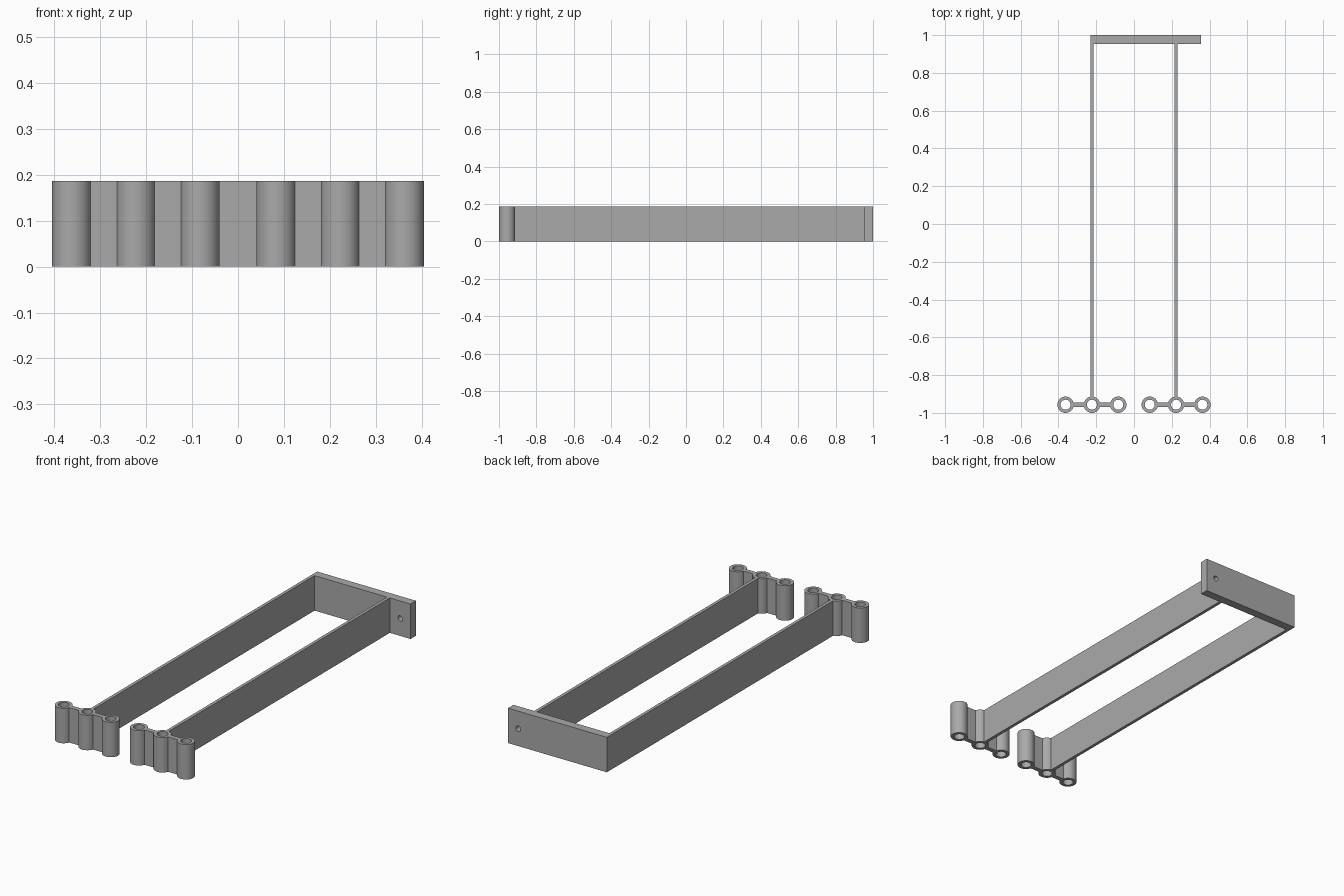
import bpy, bmesh, math
from mathutils import Matrix, Vector

if "Cube" in bpy.data.objects:
    bpy.data.objects.remove(bpy.data.objects["Cube"])

H = 0.187                      # height of every part
R, R_IN = 0.0432, 0.0265       # tube radii
PITCH, CLIP_X, CLIP_Y = 0.1395, 0.2228, -0.9568
BAR_Y = 0.954                  # front face of the back bar
WEB = math.asin(0.0125 / R)    # half angle where a web meets a tube
ARM = math.asin(0.0085 / R)    # half angle where the arm meets its tube
PI = math.pi

grey = bpy.data.materials.new("plain grey")
grey.diffuse_color = (0.4, 0.4, 0.4, 1)
grey.use_nodes = True
grey.node_tree.nodes["Principled BSDF"].inputs["Base Color"].default_value = grey.diffuse_color


def arc(cx, cy, r, a0, a1, n):
    """Points along an arc, both ends included."""
    return [(cx + r * math.cos(a0 + (a1 - a0) * i / n),
             cy + r * math.sin(a0 + (a1 - a0) * i / n)) for i in range(n + 1)]


def circle(cx, cy, r, n=40):
    return arc(cx, cy, r, 0, 2 * PI, n)[:-1]


def prism(name, loops, depth, matrix):
    """Fill an outline with holes, extrude it and place it."""
    bm = bmesh.new()
    for pts in loops:
        vs = [bm.verts.new((x, y, 0)) for x, y in pts]
        for i, v in enumerate(vs):
            bm.edges.new((vs[i - 1], v))
    bmesh.ops.triangle_fill(bm, edges=bm.edges[:], use_beauty=True, normal=(0, 0, 1))
    ext = bmesh.ops.extrude_face_region(bm, geom=bm.faces[:], use_keep_orig=True)
    bmesh.ops.translate(bm, vec=Vector((0, 0, depth)),
                        verts=[g for g in ext["geom"] if isinstance(g, bmesh.types.BMVert)])
    bmesh.ops.recalc_face_normals(bm, faces=bm.faces[:])
    bm.transform(matrix)
    me = bpy.data.meshes.new(name)
    bm.to_mesh(me)
    bm.free()
    me.materials.append(grey)
    ob = bpy.data.objects.new(name, me)
    bpy.context.collection.objects.link(ob)
    bpy.context.view_layer.objects.active = ob
    ob.select_set(True)
    bpy.ops.object.shade_smooth_by_angle(angle=math.radians(30))
    ob.select_set(False)


# Two arms, each ending in a row of three webbed tubes
for side, cx in (("left", -CLIP_X), ("right", CLIP_X)):
    y = CLIP_Y
    half = R * math.sin(ARM)
    outline = (arc(cx - PITCH, y, R, WEB, 2 * PI - WEB, 36)
               + arc(cx, y, R, PI + WEB, 2 * PI - WEB, 18)
               + arc(cx + PITCH, y, R, WEB - PI, PI - WEB, 36)
               + arc(cx, y, R, WEB, PI / 2 - ARM, 8)
               + [(cx + half, BAR_Y), (cx - half, BAR_Y)]
               + arc(cx, y, R, PI / 2 + ARM, PI - WEB, 8))
    holes = [circle(cx + k * PITCH, y, R_IN) for k in (-1, 0, 1)]
    prism(side + "_arm_with_tubes", [outline] + holes, H, Matrix())

# Back bar with a screw hole, drawn in the xz plane
x0, x1 = -CLIP_X - 0.0085, 0.354
prism("back_bar", [[(x0, 0), (x1, 0), (x1, H), (x0, H)],
                   circle(0.293, H / 2, 0.0145, 32)],
      1 - BAR_Y, Matrix.Translation((0, 1, 0)) @ Matrix.Rotation(PI / 2, 4, 'X'))
